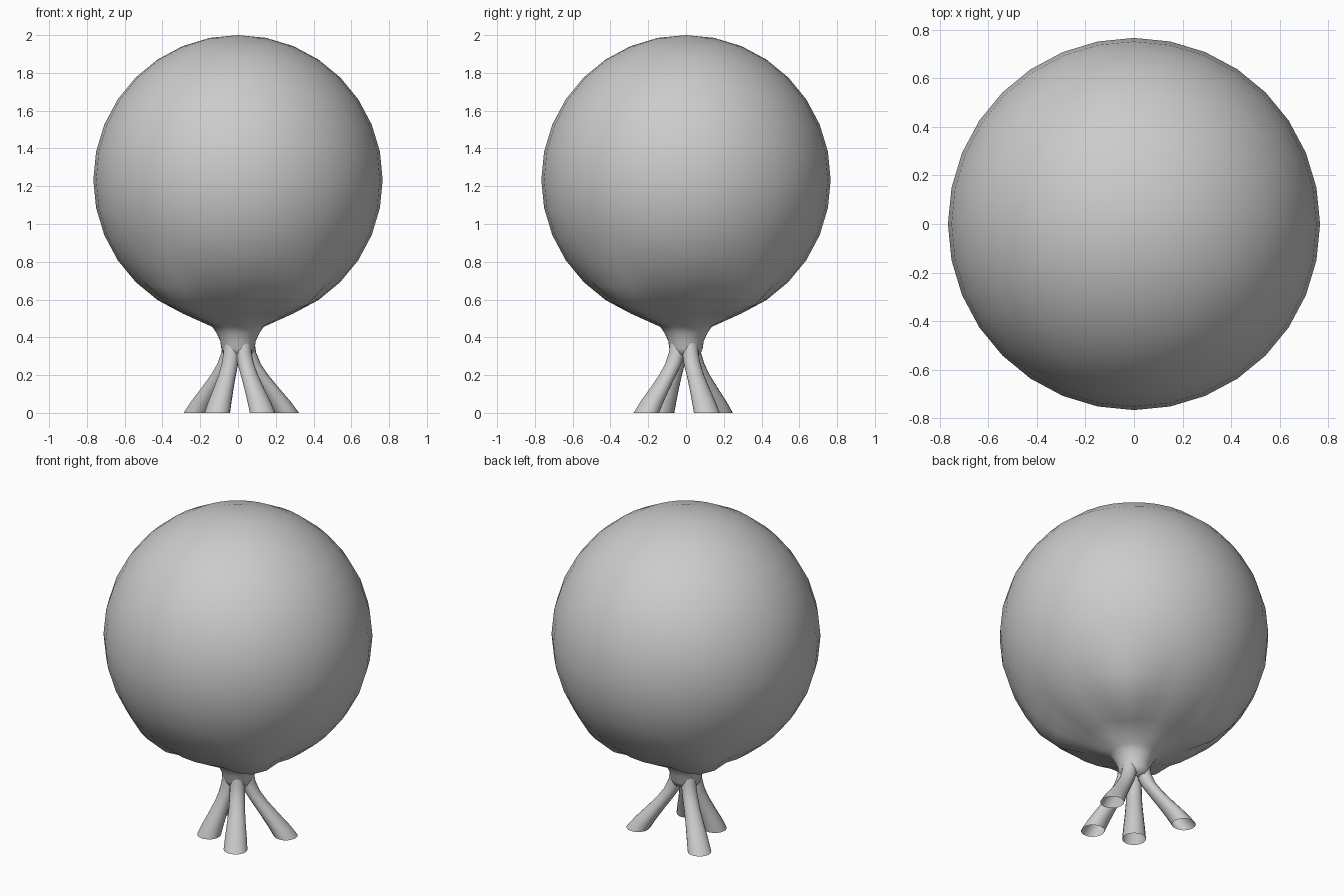
import bpy, bmesh, math
from mathutils import Vector

if "Cube" in bpy.data.objects:
    bpy.data.objects.remove(bpy.data.objects["Cube"])

R, CZ, SEG = 0.766, 1.234, 32


def loft(name, rings, close_top=None):
    """Skin a list of equal-length rings with quads, ends open unless a top point is given."""
    bm = bmesh.new()
    rows = [[bm.verts.new(p) for p in ring] for ring in rings]
    n = len(rows[0])
    for a, b in zip(rows, rows[1:]):
        for i in range(n):
            bm.faces.new((a[i], b[i], b[(i + 1) % n], a[(i + 1) % n]))
    if close_top:
        tip = bm.verts.new(close_top)
        for i in range(n):
            bm.faces.new((tip, rows[0][i], rows[0][(i + 1) % n]))
    bmesh.ops.recalc_face_normals(bm, faces=bm.faces)
    me = bpy.data.meshes.new(name)
    bm.to_mesh(me)
    bm.free()
    for p in me.polygons:
        p.use_smooth = True
    ob = bpy.data.objects.new(name, me)
    bpy.context.collection.objects.link(ob)
    return ob


# round crown, slightly bulged on its lower diagonals, drawn into a neck
rings = []
for k in range(1, 16):
    polar = math.pi * k / 16
    bulge = 0.045 * math.exp(-((math.degrees(polar) - 143) / 14) ** 2)
    ring = []
    for i in range(SEG):
        az = 2 * math.pi * i / SEG
        r = R + bulge * max(0, -math.cos(4 * az))
        ring.append((r * math.sin(polar) * math.cos(az),
                     r * math.sin(polar) * math.sin(az),
                     CZ + r * math.cos(polar)))
    rings.append(ring)
rings[-1] = [(0.135 * math.cos(2 * math.pi * i / SEG),
              0.135 * math.sin(2 * math.pi * i / SEG), 0.455) for i in range(SEG)]
for r, z in ((0.112, 0.42), (0.094, 0.38), (0.088, 0.34), (0.075, 0.31), (0.03, 0.30)):
    rings.append([(r * math.cos(2 * math.pi * i / SEG),
                   r * math.sin(2 * math.pi * i / SEG), z) for i in range(SEG)])
loft("crown_and_neck", rings, (0, 0, CZ + R))

# four splayed root legs with flared open feet
feet = {"front_left_root": (-0.11, -0.13), "front_right_root": (0.13, -0.21),
        "back_right_root": (0.255, 0.11), "back_left_root": (-0.22, 0.18)}
# height, fraction along the way from neck to foot, radius
stations = ((0.40, 0.0, 0.042), (0.32, 0.05, 0.043), (0.26, 0.16, 0.044),
            (0.20, 0.34, 0.046), (0.13, 0.58, 0.053), (0.06, 0.82, 0.062), (0.0, 1.0, 0.068))
for name, (x, y) in feet.items():
    foot = Vector((x, y))
    out = foot.normalized()
    start = out * 0.046
    side = Vector((-out.y, out.x))
    tube = []
    for z, t, r in stations:
        c = start.lerp(foot, t)
        ring = []
        for i in range(16):
            a = 2 * math.pi * i / 16
            p = c + out * r * math.cos(a) + side * r * math.sin(a)
            ring.append((p.x, p.y, z))
        tube.append(ring)
    loft(name, tube)
